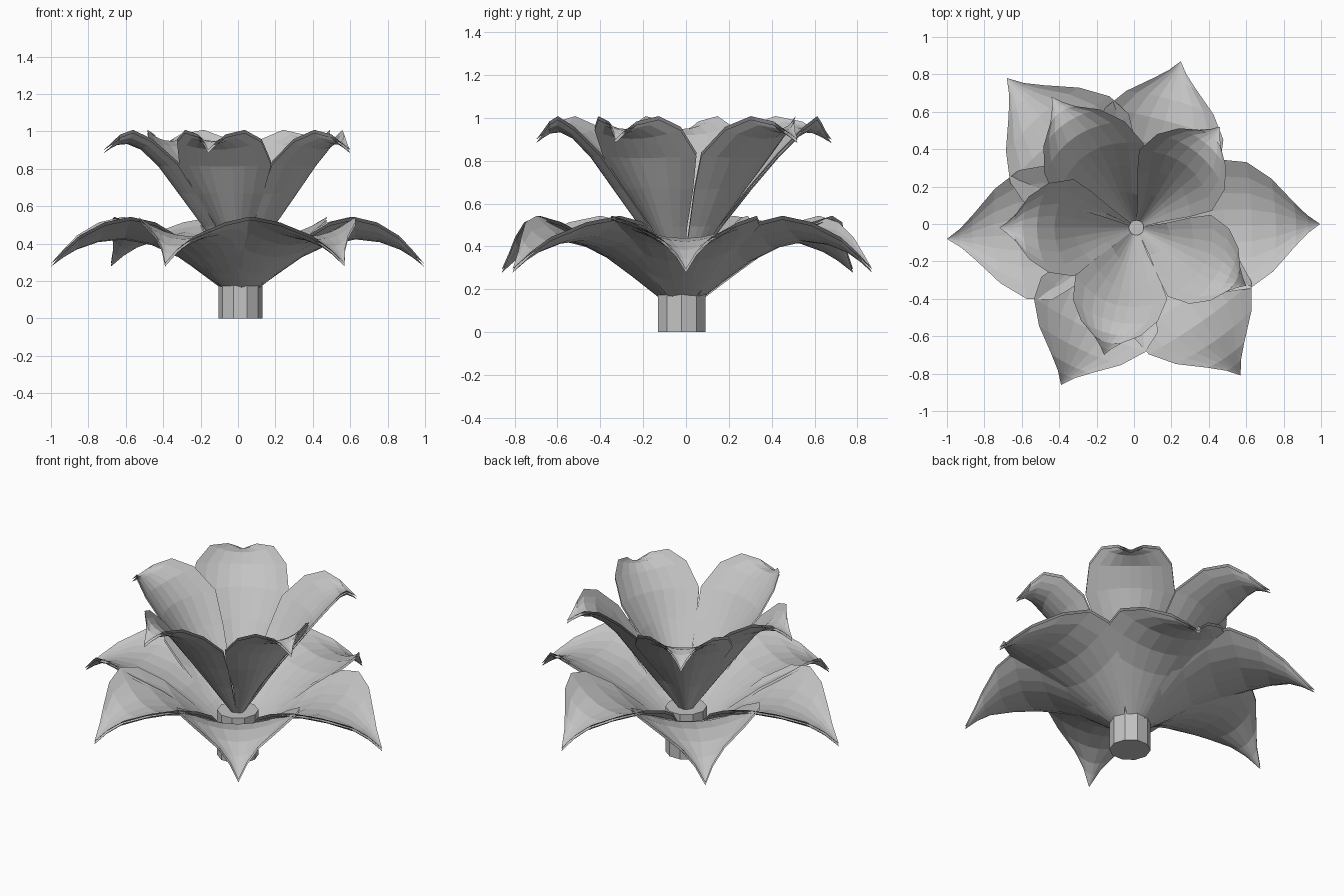
import bpy, bmesh, math
from mathutils import Matrix, Vector

cube = bpy.data.objects.get("Cube")
if cube:
    bpy.data.objects.remove(cube)

grey = bpy.data.materials.new("soft grey")
grey.use_nodes = True
COLOUR = (0.55, 0.55, 0.55, 1)
grey.diffuse_color = COLOUR
grey.node_tree.nodes["Principled BSDF"].inputs["Base Color"].default_value = COLOUR

CENTRE = Vector((0.013, -0.02, 0))
ACROSS = 8
LAYER_GAP = 0.016


def finish(name, bm):
    mesh = bpy.data.meshes.new(name)
    bm.to_mesh(mesh)
    bm.free()
    mesh.materials.append(grey)
    obj = bpy.data.objects.new(name, mesh)
    bpy.context.collection.objects.link(obj)
    return obj


def petal(name, rows, tip):
    """Cupped sheet; each row is mid reach, mid height, edge reach, half width, edge height."""
    target = Vector((tip[0], tip[1], 0)) - CENTRE
    reach = rows[-1][0]
    stretch = target.length / reach - 1
    place = Matrix.Translation(CENTRE) @ Matrix.Rotation(math.atan2(target.y, target.x), 4, "Z")
    bm = bmesh.new()
    grid = []
    for mid_r, mid_z, edge_r, width, edge_z in rows:
        line = []
        for i in range(ACROSS + 1):
            u = 2 * i / ACROSS - 1
            bend = u * u
            r = mid_r + (edge_r - mid_r) * bend
            r *= 1 + stretch * r / reach
            z = mid_z + (edge_z - mid_z) * bend + LAYER_GAP / 2
            line.append(bm.verts.new(place @ Vector((r, width * u * (1 + stretch / 2), z))))
        grid.append(line)
    for a, b in zip(grid, grid[1:]):
        for i in range(ACROSS):
            bm.faces.new((a[i], a[i + 1], b[i + 1], b[i]))
    bmesh.ops.remove_doubles(bm, verts=bm.verts, dist=0.0005)
    bmesh.ops.recalc_face_normals(bm, faces=bm.faces)
    obj = finish(name, bm)
    # Second thin layer nested below the first
    layers = obj.modifiers.new("layers", "ARRAY")
    layers.count = 2
    layers.use_relative_offset = False
    layers.use_constant_offset = True
    layers.constant_offset_displace = (0, 0, -LAYER_GAP)


# Wide drooping outer petals
outer_rows = [
    (0.09, 0.165, 0.09, 0.06, 0.17),
    (0.20, 0.245, 0.20, 0.17, 0.29),
    (0.33, 0.335, 0.33, 0.28, 0.42),
    (0.47, 0.40, 0.47, 0.355, 0.505),
    (0.62, 0.43, 0.60, 0.34, 0.535),
    (0.75, 0.415, 0.73, 0.25, 0.505),
    (0.86, 0.375, 0.85, 0.12, 0.435),
    (0.925, 0.335, 0.92, 0.05, 0.365),
    (0.99, 0.285, 0.99, 0, 0.285),
]
outer_tips = [(0.995, 0), (0.25, 0.87), (-0.68, 0.78), (-1, -0.08), (-0.39, -0.86), (0.57, -0.81)]
for n, tip in enumerate(outer_tips):
    petal(f"outer_petal_{n + 1}", outer_rows, tip)

# Steep inner petals with curled tips
inner_rows = [
    (0.04, 0.28, 0.03, 0.025, 0.29),
    (0.20, 0.50, 0.13, 0.10, 0.50),
    (0.33, 0.68, 0.23, 0.185, 0.67),
    (0.43, 0.82, 0.33, 0.255, 0.83),
    (0.52, 0.91, 0.46, 0.235, 0.95),
    (0.59, 0.94, 0.56, 0.165, 1.0),
    (0.64, 0.935, 0.625, 0.075, 0.975),
    (0.675, 0.915, 0.67, 0.03, 0.93),
    (0.71, 0.89, 0.71, 0, 0.89),
]
inner_tips = [(0.46, 0.52), (-0.44, 0.68), (-0.72, -0.02), (-0.16, -0.70), (0.60, -0.33)]
for n, tip in enumerate(inner_tips):
    petal(f"inner_petal_{n + 1}", inner_rows, tip)

# Faceted stem rising into the bloom
bm = bmesh.new()
height = 0.28
bmesh.ops.create_cone(bm, cap_ends=True, segments=10, radius1=0.117, radius2=0.117, depth=height,
                      matrix=Matrix.Translation(CENTRE + Vector((0, 0, height / 2)))
                      @ Matrix.Rotation(math.pi / 2, 4, "Z"))
finish("stem", bm)
